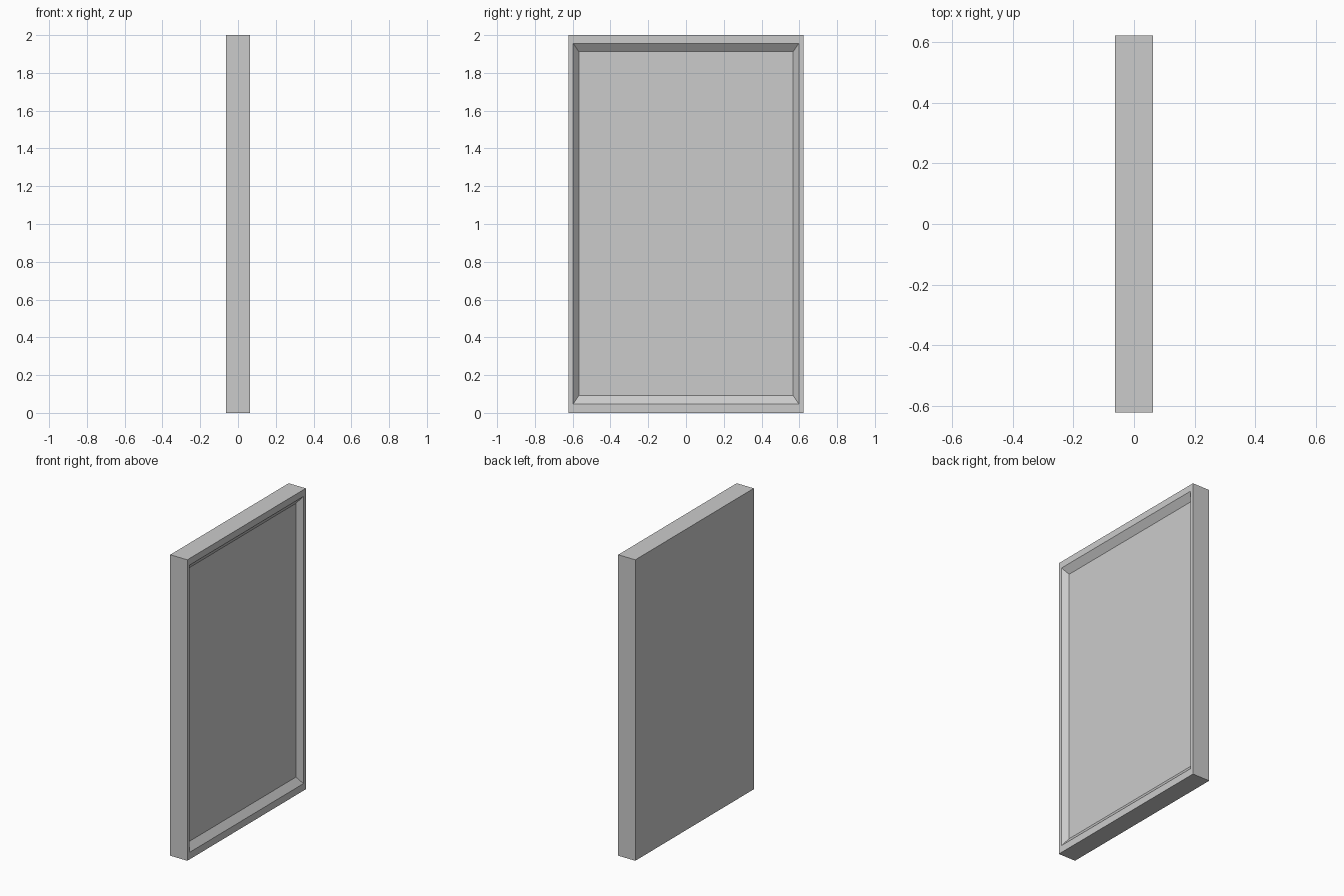
import bpy, bmesh

if "Cube" in bpy.data.objects:
    bpy.data.objects.remove(bpy.data.objects["Cube"])

HALF_T, HALF_W, HEIGHT = 0.063, 0.622, 2.0
DEPTH = 0.034


def ring(bm, x, half_w, z0, z1):
    """Rectangular loop in the YZ plane, counter-clockwise seen from +x."""
    return [bm.verts.new((x, y, z)) for y, z in
            ((-half_w, z0), (half_w, z0), (half_w, z1), (-half_w, z1))]


bm = bmesh.new()
# back edge, front edge, inner rim of the border, recessed floor
loops = [
    ring(bm, -HALF_T, HALF_W, 0.0, HEIGHT),
    ring(bm, HALF_T, HALF_W, 0.0, HEIGHT),
    ring(bm, HALF_T, 0.597, 0.047, 1.956),
    ring(bm, HALF_T - DEPTH, 0.567, 0.093, 1.912),
]
for a, b in zip(loops, loops[1:]):
    for i in range(4):
        j = (i + 1) % 4
        bm.faces.new((a[i], a[j], b[j], b[i]))
bm.faces.new(loops[0][::-1])
bm.faces.new(loops[-1])
bmesh.ops.recalc_face_normals(bm, faces=bm.faces)

# framed panel with sloped recess on the +x side
mesh = bpy.data.meshes.new("framed_panel")
bm.to_mesh(mesh)
bm.free()
bpy.context.collection.objects.link(bpy.data.objects.new("framed_panel", mesh))
